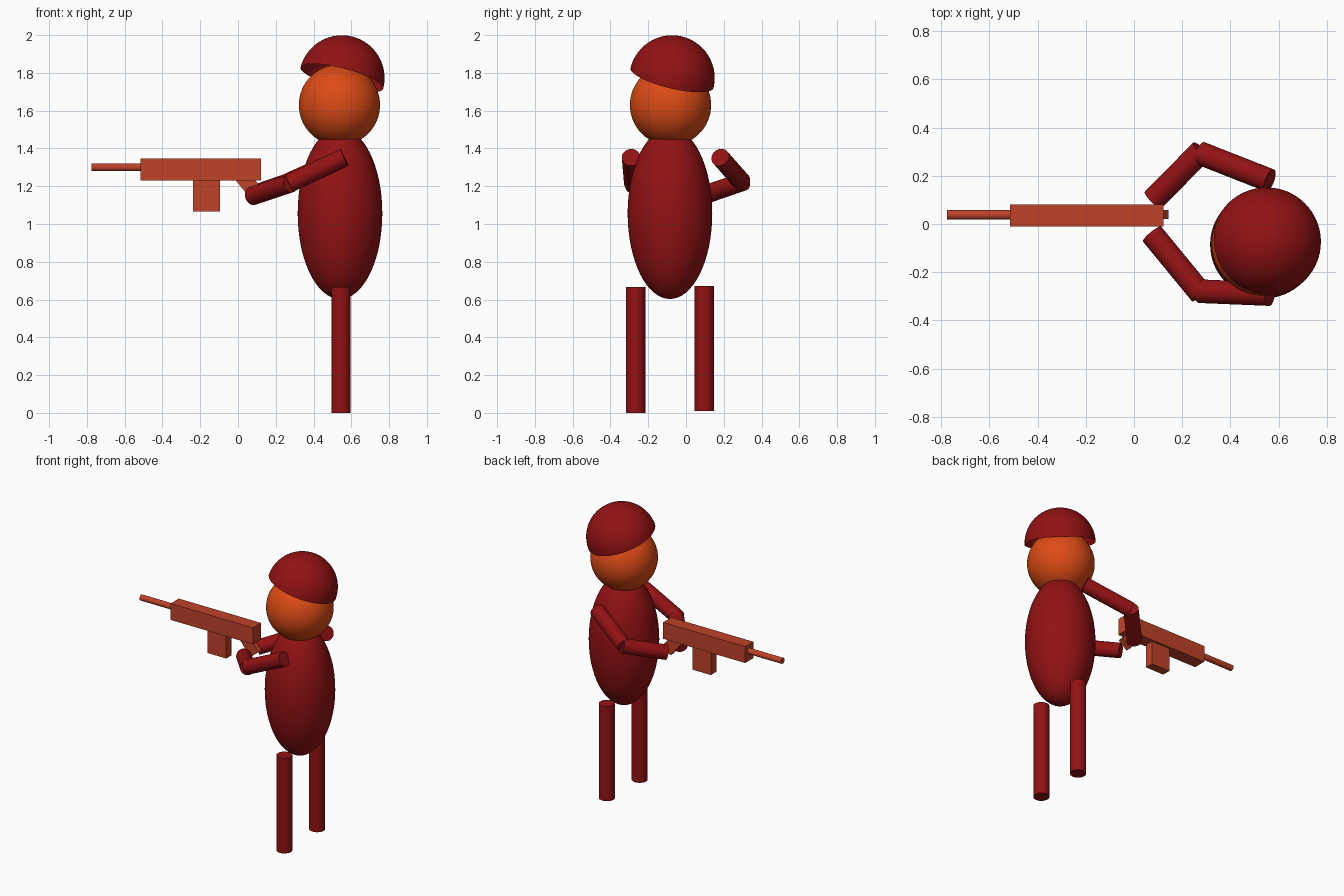
import bpy, bmesh, math
from mathutils import Vector, Matrix

if "Cube" in bpy.data.objects:
    bpy.data.objects.remove(bpy.data.objects["Cube"])


def material(name, color):
    m = bpy.data.materials.new(name)
    m.diffuse_color = color
    m.use_nodes = True
    m.node_tree.nodes["Principled BSDF"].inputs["Base Color"].default_value = m.diffuse_color
    return m


RED = material("dark_red", (0.29, 0.006, 0.007, 1))
ORANGE = material("orange", (0.72, 0.07, 0.008, 1))
RUST = material("rust", (0.52, 0.055, 0.022, 1))


def finish(name, bm, mat, smooth=True):
    bmesh.ops.recalc_face_normals(bm, faces=bm.faces)
    me = bpy.data.meshes.new(name)
    bm.to_mesh(me)
    bm.free()
    me.materials.append(mat)
    ob = bpy.data.objects.new(name, me)
    bpy.context.collection.objects.link(ob)
    if smooth:
        bpy.ops.object.select_all(action='DESELECT')
        ob.select_set(True)
        bpy.context.view_layer.objects.active = ob
        bpy.ops.object.shade_smooth_by_angle(angle=math.radians(40))
    return ob


def ellipsoid(name, center, radii, mat):
    bm = bmesh.new()
    bmesh.ops.create_uvsphere(bm, u_segments=64, v_segments=32, radius=1,
                              matrix=Matrix.Translation(center) @ Matrix.Diagonal((*radii, 1)))
    return finish(name, bm, mat)


def rod(name, a, b, r, mat):
    a, b = Vector(a), Vector(b)
    rot = Vector((0, 0, 1)).rotation_difference(b - a).to_matrix().to_4x4()
    bm = bmesh.new()
    bmesh.ops.create_cone(bm, cap_ends=True, segments=48, radius1=r, radius2=r,
                          depth=(b - a).length, matrix=Matrix.Translation((a + b) / 2) @ rot)
    return finish(name, bm, mat)


def plate(name, profile, y0, y1, mat):
    # x/z outline extruded along y
    bm = bmesh.new()
    face = bm.faces.new([bm.verts.new((x, y0, z)) for x, z in profile])
    new = bmesh.ops.extrude_face_region(bm, geom=[face])["geom"]
    bmesh.ops.translate(bm, vec=(0, y1 - y0, 0),
                        verts=[v for v in new if isinstance(v, bmesh.types.BMVert)])
    return finish(name, bm, mat, smooth=False)


def rect(x0, x1, z0, z1):
    return [(x0, z0), (x1, z0), (x1, z1), (x0, z1)]


# Body and head
ellipsoid("torso", (0.54, -0.085, 1.056), (0.224, 0.224, 0.453), RED)
ellipsoid("head", (0.537, -0.082, 1.63), (0.215, 0.215, 0.215), ORANGE)

# Helmet: tilted open half sphere
bm = bmesh.new()
bmesh.ops.create_uvsphere(bm, u_segments=64, v_segments=32, radius=0.226)
bmesh.ops.delete(bm, geom=[v for v in bm.verts if v.co.z < -1e-4], context='VERTS')
tilt = Vector((0, 0, 1)).rotation_difference(Vector((0.26, 0.24, 1))).to_matrix().to_4x4()
bmesh.ops.transform(bm, matrix=Matrix.Translation((0.55, -0.074, 1.773)) @ tilt, verts=bm.verts)
finish("helmet", bm, RED)

# Legs
rod("right_leg", (0.545, -0.266, 0), (0.545, -0.266, 0.666), 0.051, RED)
rod("left_leg", (0.545, 0.097, 0.01), (0.545, 0.097, 0.673), 0.051, RED)

# Arms: shoulder, elbow, hand
for side, shoulder, elbow, hand in (
        ("right", (0.563, -0.291, 1.353), (0.272, -0.279, 1.215), (0.075, -0.042, 1.148)),
        ("left", (0.563, 0.181, 1.353), (0.275, 0.294, 1.225), (0.08, 0.10, 1.155))):
    rod(side + "_upper_arm", shoulder, elbow, 0.049, RED)
    sign = -1 if side == "right" else 1
    rod(side + "_forearm", Vector(elbow) + Vector((0.006, 0.01 * sign, 0)), hand, 0.049, RED)

# Rifle
plate("rifle_body", rect(-0.515, 0.122, 1.231, 1.346), -0.01, 0.08, RUST)
plate("rifle_magazine", rect(-0.238, -0.095, 1.067, 1.24), 0.005, 0.065, RUST)
plate("rifle_grip", [(-0.03, 1.253), (0.08, 1.118), (0.143, 1.168), (0.033, 1.303)],
      0.021, 0.058, RUST)
rod("rifle_barrel", (-0.776, 0.038, 1.30), (-0.5, 0.038, 1.30), 0.02, RUST)
